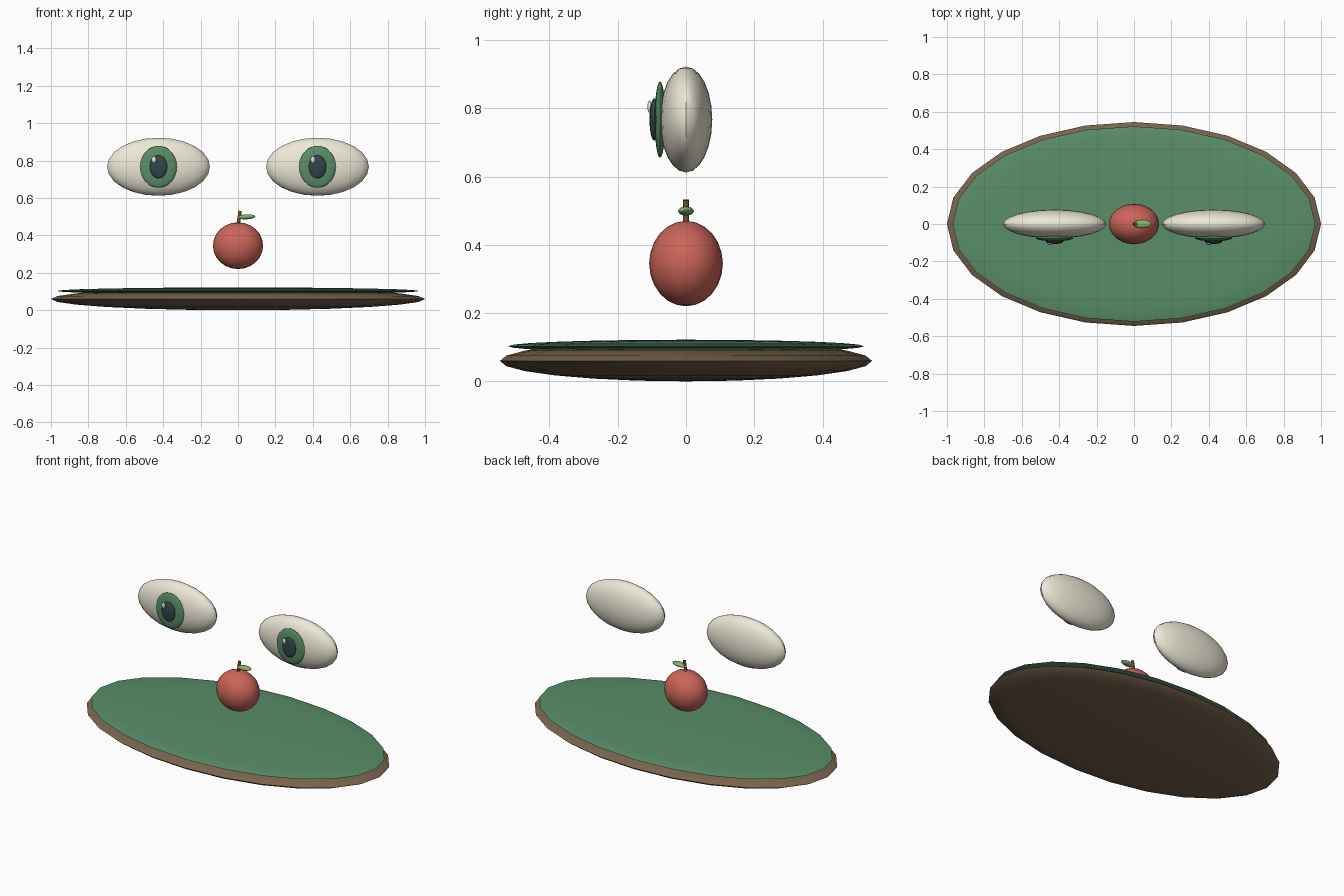
import bpy
from math import radians

if "Cube" in bpy.data.objects:
    bpy.data.objects.remove(bpy.data.objects["Cube"])


def material(name, rgb):
    m = bpy.data.materials.new(name)
    m.diffuse_color = (*rgb, 1)
    m.use_nodes = True
    m.node_tree.nodes["Principled BSDF"].inputs["Base Color"].default_value = m.diffuse_color
    return m


SOIL = material("soil", (0.19, 0.125, 0.075))
GREEN = material("green", (0.10, 0.27, 0.14))
WHITE = material("ivory", (0.85, 0.81, 0.68))
DARK = material("dark", (0.03, 0.06, 0.07))
RED = material("red", (0.60, 0.13, 0.10))
WOOD = material("wood", (0.20, 0.09, 0.05))
LEAF = material("leaf", (0.22, 0.45, 0.15))


def finish(name, mat):
    ob = bpy.context.object
    ob.name = name
    ob.data.materials.append(mat)
    bpy.ops.object.transform_apply(location=False, rotation=True, scale=True)
    bpy.ops.object.shade_smooth_by_angle(angle=radians(40))
    return ob


def ellipsoid(name, loc, radii, mat, tilt=0, segments=24, rings=12):
    bpy.ops.mesh.primitive_uv_sphere_add(segments=segments, ring_count=rings,
                                         location=loc, rotation=(0, tilt, 0))
    bpy.context.object.scale = radii
    return finish(name, mat)


# Oval ground disc with a grass layer on top
ellipsoid("ground", (0, 0, 0.06), (1.0, 0.545, 0.06), SOIL)
ellipsoid("grass", (0, 0, 0.103), (0.97, 0.522, 0.019), GREEN)

# Pair of floating eyes; the glint sits on the same side of both
for side, s in (("left", -1), ("right", 1)):
    x = s * 0.425
    ellipsoid(side + "_eyeball", (x, 0, 0.767), (0.275, 0.077, 0.155), WHITE)
    ellipsoid(side + "_iris", (x, -0.076, 0.767), (0.098, 0.016, 0.112), GREEN)
    ellipsoid(side + "_pupil", (x, -0.093, 0.767), (0.047, 0.014, 0.062), DARK)
    ellipsoid(side + "_glint", (x - 0.025, -0.107, 0.805),
              (0.012, 0.006, 0.018), WHITE)

# Apple with stem and leaf
ellipsoid("apple", (0, 0, 0.345), (0.134, 0.108, 0.125), RED)
bpy.ops.mesh.primitive_cylinder_add(vertices=12, radius=0.009, depth=0.09,
                                    location=(0.005, 0, 0.487),
                                    rotation=(0, radians(8), 0))
finish("apple_stem", WOOD)
ellipsoid("apple_leaf", (0.045, 0, 0.499), (0.048, 0.023, 0.013), LEAF,
          tilt=radians(-3))
